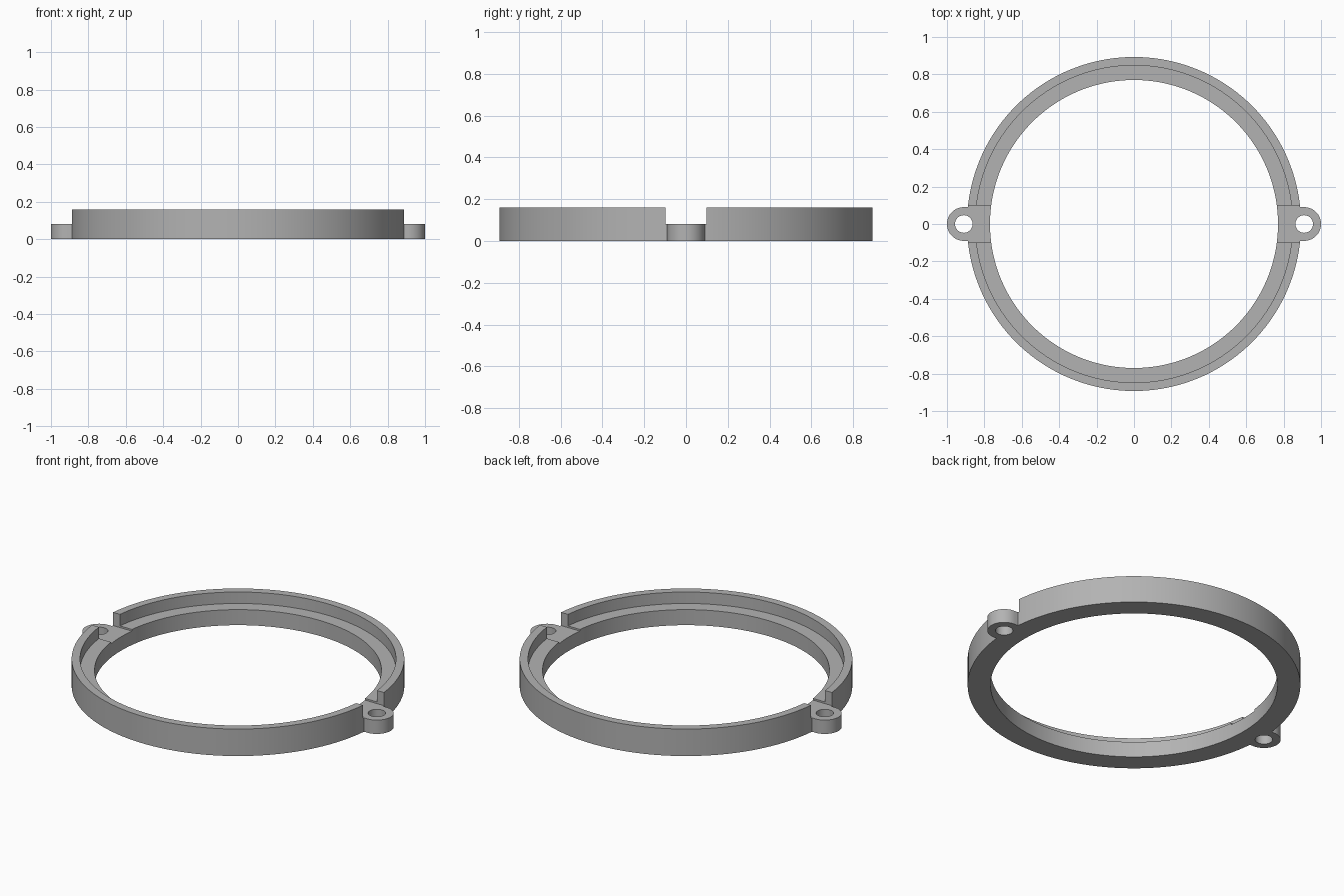
import bpy, bmesh, math

old = bpy.data.objects.get("Cube")
if old:
    bpy.data.objects.remove(old, do_unlink=True)

OUTER, LIP, INNER = 0.893, 0.848, 0.77
HEIGHT, LEDGE, LUG_H = 0.16, 0.092, 0.082
LUG_X, LUG_R, HOLE_R, GAP = 0.91, 0.09, 0.047, 0.098

grey = bpy.data.materials.new("plain grey")
grey.use_nodes = True
COLOUR = (0.45, 0.45, 0.45, 1)
grey.diffuse_color = COLOUR
grey.node_tree.nodes["Principled BSDF"].inputs["Base Color"].default_value = COLOUR


def make_object(name, bm):
    bmesh.ops.recalc_face_normals(bm, faces=bm.faces)
    mesh = bpy.data.meshes.new(name)
    bm.to_mesh(mesh)
    bm.free()
    mesh.materials.append(grey)
    obj = bpy.data.objects.new(name, mesh)
    bpy.context.collection.objects.link(obj)
    return obj


def lathe(name, profile, steps=160):
    """Revolve a closed (radius, z) profile around the z axis."""
    bm = bmesh.new()
    rings = []
    for i in range(steps):
        a = math.tau * i / steps
        rings.append([bm.verts.new((r * math.cos(a), r * math.sin(a), z))
                      for r, z in profile])
    for i, ring in enumerate(rings):
        after = rings[(i + 1) % steps]
        for j in range(len(profile)):
            k = (j + 1) % len(profile)
            bm.faces.new((ring[j], after[j], after[k], ring[k]))
    return make_object(name, bm)


def prism(name, outline, z0, z1):
    """Extrude a flat outline upwards."""
    bm = bmesh.new()
    face = bm.faces.new([bm.verts.new((x, y, z0)) for x, y in outline])
    top = bmesh.ops.extrude_face_region(bm, geom=[face])["geom"]
    bmesh.ops.translate(bm, vec=(0, 0, z1 - z0),
                        verts=[v for v in top if isinstance(v, bmesh.types.BMVert)])
    return make_object(name, bm)


def arc(cx, radius, start, sweep, count):
    return [(cx + radius * math.cos(start + sweep * i / count),
             radius * math.sin(start + sweep * i / count)) for i in range(count + 1)]


def combine(target, tool, operation):
    mod = target.modifiers.new(tool.name, "BOOLEAN")
    mod.object, mod.operation, mod.solver = tool, operation, "EXACT"
    bpy.context.view_layer.objects.active = target
    bpy.ops.object.modifier_apply(modifier=mod.name)
    bpy.data.objects.remove(tool, do_unlink=True)


# Stepped ring: raised outer lip around a lower inner ledge
ring = lathe("mounting_ring", [(INNER, 0), (OUTER, 0), (OUTER, HEIGHT),
                               (LIP, HEIGHT), (LIP, LEDGE), (INNER, LEDGE)])

for side in (1, -1):
    # Gap through the lip and ledge
    gap = [(side * x, y) for x, y in ((0.5, -GAP), (1.1, -GAP), (1.1, GAP), (0.5, GAP))]
    combine(ring, prism("gap_cutter", gap, LUG_H, 0.3), "DIFFERENCE")
    # Rounded screw lug
    lug = arc(LUG_X, LUG_R, -math.pi / 2, math.pi, 32) + [(0.83, LUG_R), (0.83, -LUG_R)]
    lug = [(side * x, y) for x, y in lug]
    combine(ring, prism("screw_lug", lug, 0, LUG_H), "UNION")
    # Screw hole
    hole = arc(side * LUG_X, HOLE_R, 0, math.tau, 40)[:-1]
    combine(ring, prism("hole_cutter", hole, -0.1, 0.3), "DIFFERENCE")

# Smooth the curved walls, keep edges crisp
bpy.ops.object.select_all(action="DESELECT")
ring.select_set(True)
bpy.context.view_layer.objects.active = ring
bpy.ops.object.shade_smooth_by_angle(angle=math.radians(30))
